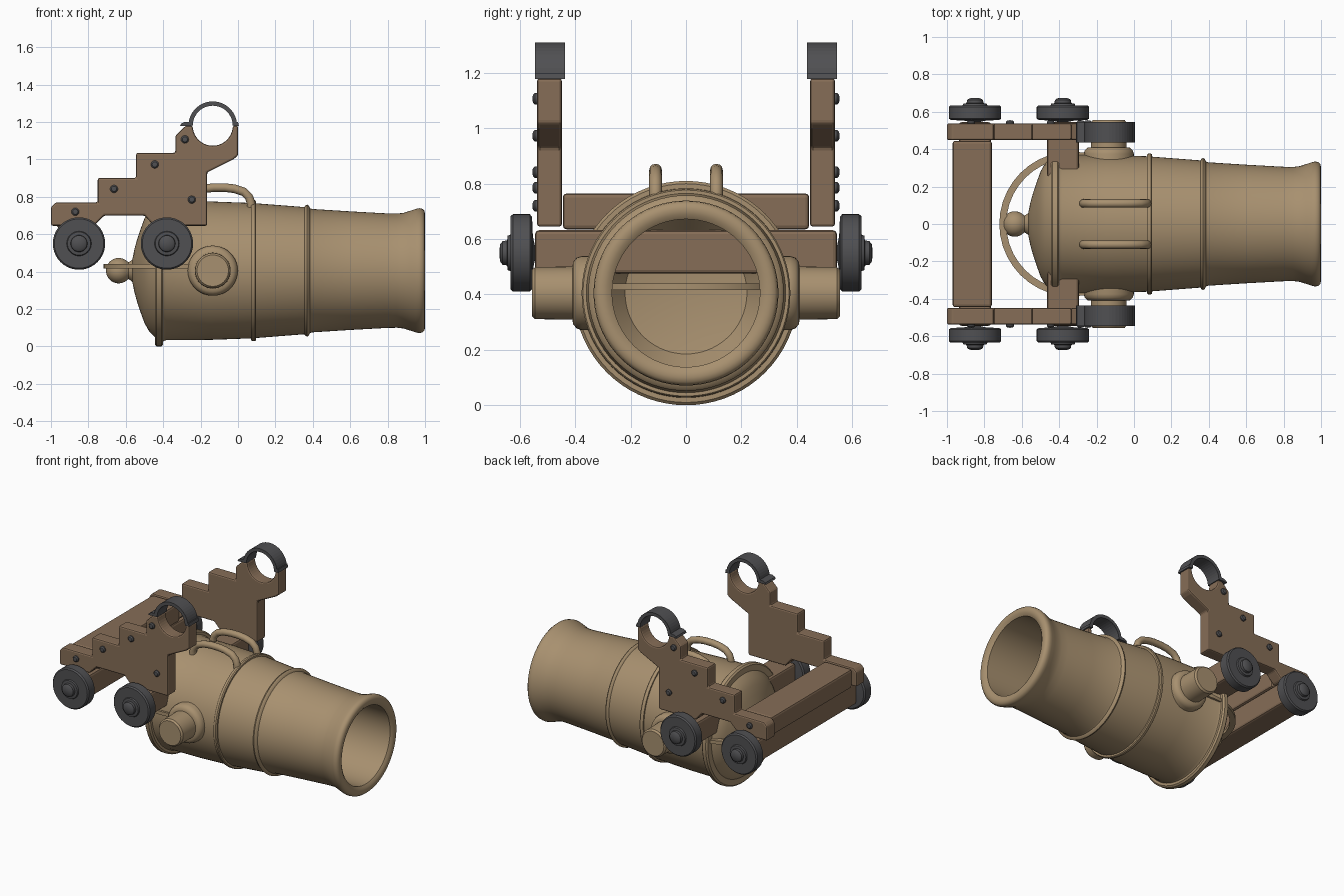
import bpy, bmesh
from math import sin, cos, pi, radians, sqrt
from mathutils import Vector

if "Cube" in bpy.data.objects:
    bpy.data.objects.remove(bpy.data.objects["Cube"])


def material(name, rgb):
    m = bpy.data.materials.new(name)
    m.diffuse_color = (*rgb, 1)
    m.use_nodes = True
    m.node_tree.nodes["Principled BSDF"].inputs["Base Color"].default_value = m.diffuse_color
    return m


BRONZE = material("bronze", (0.39, 0.28, 0.16))
WOOD = material("wood", (0.24, 0.155, 0.095))
IRON = material("iron", (0.08, 0.08, 0.085))


def finish(name, bm, mat, bevel=0, mirror=False, smooth=True):
    bmesh.ops.remove_doubles(bm, verts=bm.verts, dist=1e-5)
    bmesh.ops.recalc_face_normals(bm, faces=bm.faces)
    me = bpy.data.meshes.new(name)
    bm.to_mesh(me)
    bm.free()
    me.materials.append(mat)
    ob = bpy.data.objects.new(name, me)
    bpy.context.collection.objects.link(ob)
    if smooth:
        bpy.ops.object.select_all(action='DESELECT')
        ob.select_set(True)
        bpy.context.view_layer.objects.active = ob
        bpy.ops.object.shade_smooth_by_angle(angle=radians(35))
    if bevel:
        b = ob.modifiers.new("bevel", 'BEVEL')
        b.width, b.segments, b.limit_method = bevel, 2, 'ANGLE'
        b.angle_limit = radians(35)
    if mirror:
        m = ob.modifiers.new("mirror", 'MIRROR')
        m.use_axis = (False, True, False)
    return ob


def lathe(name, pts, axis, mat, loc=(0, 0, 0), n=48, closed=False, mirror=False):
    """Revolve (distance along axis, radius) points around an axis through loc."""
    bm = bmesh.new()
    a = 'xyz'.index(axis)
    rings = []
    for t, r in pts:
        ring = []
        for i in range(n):
            v = Vector(loc)
            v[a] += t
            v[(a + 1) % 3] += r * cos(2 * pi * i / n)
            v[(a + 2) % 3] += r * sin(2 * pi * i / n)
            ring.append(bm.verts.new(v))
        rings.append(ring)
    pairs = list(zip(rings, rings[1:])) + ([(rings[-1], rings[0])] if closed else [])
    for p, q in pairs:
        for i in range(n):
            j = (i + 1) % n
            bm.faces.new((p[i], p[j], q[j], q[i]))
    bmesh.ops.dissolve_degenerate(bm, dist=1e-6, edges=bm.edges)
    return finish(name, bm, mat, mirror=mirror)


def plate(name, outline, y0, y1, mat, bevel=0.01, mirror=True):
    """Extrude an x-z outline from y0 to y1."""
    bm = bmesh.new()
    f = bm.faces.new([bm.verts.new((x, y0, z)) for x, z in outline])
    g = bmesh.ops.extrude_face_region(bm, geom=[f])
    bmesh.ops.translate(bm, vec=(0, y1 - y0, 0),
                        verts=[v for v in g['geom'] if isinstance(v, bmesh.types.BMVert)])
    return finish(name, bm, mat, bevel, mirror, smooth=False)


def arc(cx, cz, r, a0, a1, n):
    return [(cx + r * cos(radians(a0 + (a1 - a0) * i / n)),
             cz + r * sin(radians(a0 + (a1 - a0) * i / n))) for i in range(n + 1)]


def box(name, x0, x1, hy, z0, z1):
    plate(name, [(x0, z0), (x1, z0), (x1, z1), (x0, z1)], -hy, hy, WOOD, 0.014, False)


AZ = 0.405          # height of the barrel axis
TX, TZ = -0.135, 1.18   # trunnion bearing centre on the carriage

# Barrel with moulding rings, flared muzzle and open bore
barrel = [(-0.565, 0), (-0.565, 0.06), (-0.555, 0.11), (-0.54, 0.165), (-0.52, 0.225),
          (-0.50, 0.28), (-0.475, 0.325), (-0.445, 0.355), (-0.445, 0.395), (-0.435, 0.405),
          (-0.41, 0.405), (-0.40, 0.395), (-0.40, 0.378), (-0.385, 0.372), (-0.15, 0.37),
          (0.07, 0.362), (0.07, 0.372), (0.078, 0.377), (0.09, 0.377), (0.097, 0.372),
          (0.097, 0.36), (0.355, 0.34), (0.36, 0.348), (0.37, 0.353), (0.378, 0.348),
          (0.385, 0.334), (0.395, 0.33), (0.60, 0.317), (0.80, 0.306), (0.85, 0.305),
          (0.885, 0.309), (0.92, 0.32), (0.95, 0.33), (0.968, 0.334), (0.985, 0.331),
          (0.996, 0.321), (1.0, 0.305), (0.998, 0.285), (0.985, 0.267), (-0.30, 0.267),
          (-0.36, 0.22), (-0.40, 0)]
lathe("barrel", barrel, 'x', BRONZE, (0, 0, AZ), 72)

# Breech knob on a short neck
knob = [(-0.55, 0.075), (-0.57, 0.055), (-0.585, 0.045)]
knob += [(-0.638 + 0.068 * cos(a), 0.068 * sin(a)) for a in (radians(45 + 135 * i / 10) for i in range(11))]
lathe("breech_knob", knob, 'x', BRONZE, (0, 0, AZ), 32)

# Flat ring around the breech
lathe("breech_ring", [(-0.012, 0.35), (-0.012, 0.387), (0.012, 0.387), (0.012, 0.35)],
      'z', BRONZE, (-0.333, 0, 0.428), 40, closed=True)

# Trunnions with rounded shoulders
lathe("trunnion", [(0.28, 0.134), (0.375, 0.134), (0.395, 0.128), (0.408, 0.112), (0.41, 0.096),
                   (0.545, 0.094), (0.557, 0.084), (0.557, 0)],
      'y', BRONZE, (TX, 0, AZ), 40, mirror=True)

# Lifting handles: bent tubes on top of the barrel
half = [(0.17, 0.72), (0.17, 0.765), (0.158, 0.80), (0.13, 0.827), (0.08, 0.843), (0.03, 0.849)]
path = [(-0.10 + d, z) for d, z in half] + [(-0.10 - d, z) for d, z in reversed(half)]
bm = bmesh.new()
rings = []
for i, (x, z) in enumerate(path):
    (xa, za), (xb, zb) = path[max(i - 1, 0)], path[min(i + 1, len(path) - 1)]
    l = sqrt((xb - xa) ** 2 + (zb - za) ** 2)
    nx, nz = -(zb - za) / l, (xb - xa) / l
    rings.append([bm.verts.new((x + 0.023 * cos(t) * nx, 0.11 + 0.023 * sin(t), z + 0.023 * cos(t) * nz))
                  for t in (2 * pi * k / 12 for k in range(12))])
for p, q in zip(rings, rings[1:]):
    for k in range(12):
        bm.faces.new((p[k], p[(k + 1) % 12], q[(k + 1) % 12], q[k]))
finish("lifting_handle", bm, BRONZE, mirror=True)

# Stepped carriage cheeks with bearing notch
cheek = [(-1.0, 0.645), (-1.0, 0.745), (-0.975, 0.77), (-0.75, 0.77), (-0.75, 0.90), (-0.545, 0.90),
         (-0.545, 1.035), (-0.335, 1.035), (-0.335, 1.125), (-0.28, 1.18)]
cheek += arc(TX, TZ, 0.107, 180, 360, 20)
cheek += [(0.0, 1.18), (0.0, 1.02), (-0.025, 1.0), (-0.165, 0.93), (-0.165, 0.645), (-0.45, 0.645),
          (-0.50, 0.70), (-0.715, 0.70), (-0.77, 0.645)]
plate("carriage_cheek", cheek, 0.448, 0.538, WOOD)

# Iron caps over the bearings
cap = [(-0.31, 1.178), (-0.305, 1.19), (-0.285, 1.2), (-0.262, 1.2)] + arc(TX, TZ, 0.13, 171, 9, 20)
cap += [(0.0, 1.2), (0.005, 1.178)] + arc(TX, TZ, 0.107, 0, 180, 20)
plate("bearing_cap", cap, 0.437, 0.545, IRON, 0.003)

# Transom between the cheeks and two axle beams
box("rear_transom", -0.97, -0.76, 0.445, 0.635, 0.765)
for name, x in (("rear", -0.85), ("front", -0.38)):
    box(name + "_axle_beam", x - 0.085, x + 0.085, 0.545, 0.475, 0.632)
    # Truck wheels with hubs
    lathe(name + "_wheel", [(0.54, 0), (0.553, 0.06), (0.556, 0.13), (0.564, 0.14), (0.625, 0.14),
                            (0.634, 0.132), (0.634, 0.066), (0.644, 0.062), (0.646, 0.045),
                            (0.662, 0.043), (0.672, 0.03), (0.674, 0)],
          'y', IRON, (x, 0, 0.55), 40, mirror=True)

# Bolt heads on the outer cheek faces
for i, (x, z) in enumerate([(-0.87, 0.72), (-0.663, 0.842), (-0.445, 0.973), (-0.284, 1.107), (-0.247, 0.785)]):
    lathe(f"cheek_bolt_{i + 1}", [(0.53, 0.021), (0.546, 0.021), (0.553, 0.014), (0.555, 0)],
          'y', IRON, (x, 0, z), 16, mirror=True)
